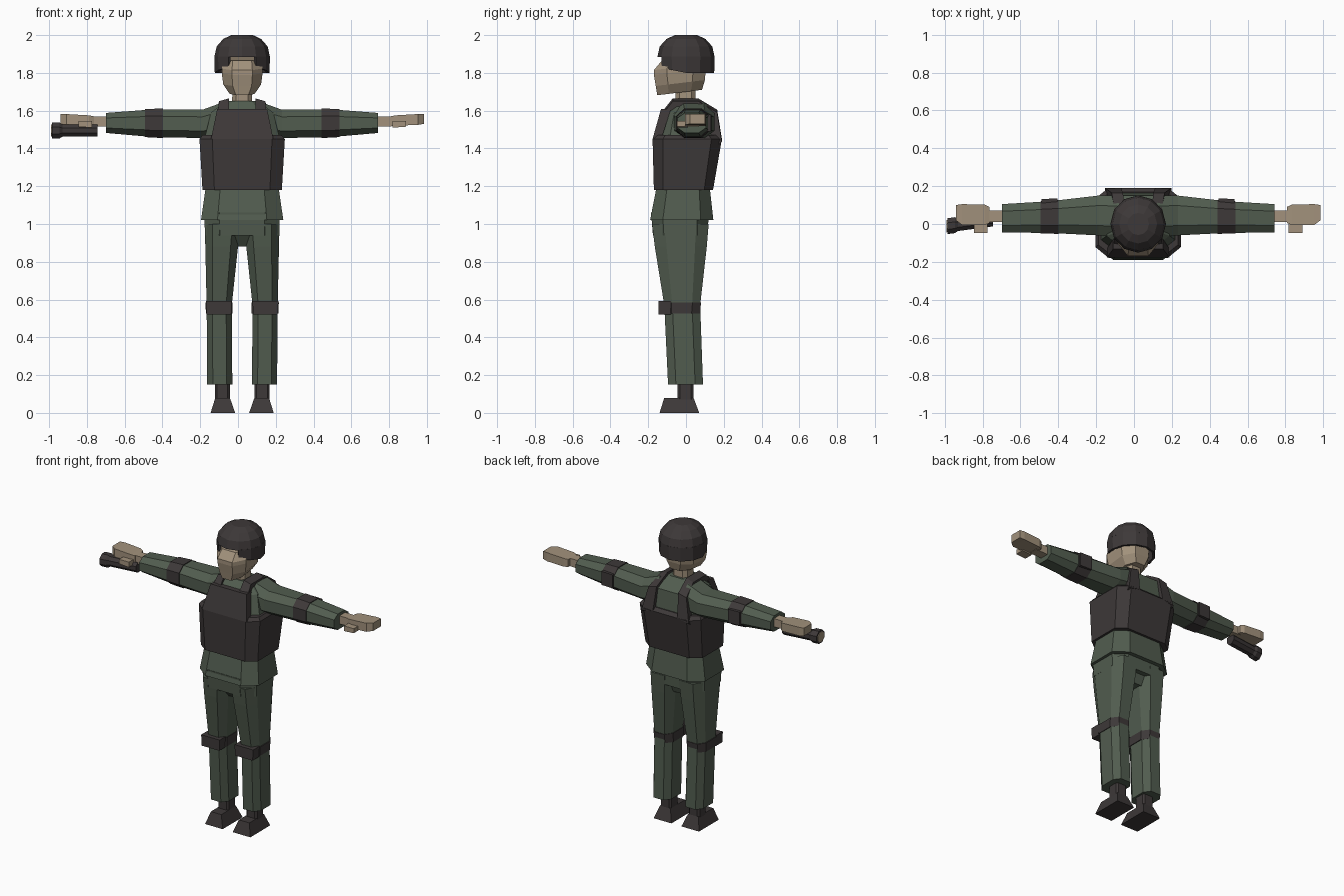
import bpy, bmesh, math

old = bpy.data.objects.get("Cube")
if old:
    bpy.data.objects.remove(old)

BODY_X = 0.022  # the body sits slightly off centre


def material(name, rgb):
    m = bpy.data.materials.new(name)
    m.use_nodes = True
    m.diffuse_color = (*rgb, 1)
    m.node_tree.nodes["Principled BSDF"].inputs["Base Color"].default_value = (*rgb, 1)
    return m


GREEN = material("green_cloth", (0.083, 0.108, 0.078))
DARK = material("dark_gear", (0.047, 0.040, 0.040))
SKIN = material("skin", (0.36, 0.285, 0.2))


def outline(a0, a1, b0, b1, f):
    """Rectangle with corners cut by the fraction f of each half size."""
    a, b, ha, hb = (a0 + a1) / 2, (b0 + b1) / 2, (a1 - a0) / 2, (b1 - b0) / 2
    if f == 0:
        return [(a0, b0), (a1, b0), (a1, b1), (a0, b1)]
    k = 1 - f
    unit = [(k, -1), (1, -k), (1, k), (k, 1), (-k, 1), (-1, k), (-1, -k), (-k, -1)]
    return [(a + ha * u, b + hb * v) for u, v in unit]


def loft(name, rings, mat, caps=True, closed=True, shift=BODY_X):
    """Skin a list of point rings into a flat shaded object."""
    bm = bmesh.new()
    rows = [[bm.verts.new(p) for p in ring] for ring in rings]
    n = len(rows[0])
    for r, s in zip(rows, rows[1:]):
        for i in range(n if closed else n - 1):
            j = (i + 1) % n
            bm.faces.new((r[i], r[j], s[j], s[i]))
    if caps:
        bm.faces.new(rows[0])
        bm.faces.new(rows[-1])
    bmesh.ops.recalc_face_normals(bm, faces=bm.faces)
    mesh = bpy.data.meshes.new(name)
    bm.to_mesh(mesh)
    bm.free()
    mesh.materials.append(mat)
    ob = bpy.data.objects.new(name, mesh)
    ob.location.x = shift
    bpy.context.collection.objects.link(ob)
    return ob


def upright(name, sections, mat, f=0.4, side=1, tilt=0):
    """Sections are (x0, x1, y0, y1, z)."""
    rings = [[(side * x, y, z + tilt * y) for x, y in outline(x0, x1, y0, y1, f)]
             for x0, x1, y0, y1, z in sections]
    return loft(name, rings, mat)


def sideways(name, sections, mat, f=0.5, side=1, shift=BODY_X):
    """Sections are (x, y0, y1, z0, z1)."""
    rings = [[(side * x, y, z) for y, z in outline(y0, y1, z0, z1, f)]
             for x, y0, y1, z0, z1 in sections]
    return loft(name, rings, mat, shift=shift)


def sym(h, y0, y1, z):
    return (-h, h, y0, y1, z)


# Shirt, hem and hips
upright("shirt", [sym(.19, -.14, .12, 1.18), sym(.2, -.15, .165, 1.45),
                  sym(.165, -.115, .15, 1.59), sym(.085, -.06, .065, 1.65)], GREEN)
upright("shirt_hem", [sym(.218, -.19, .145, 1.02), sym(.192, -.155, .125, 1.2)], GREEN)
upright("hips", [sym(.197, -.175, .115, .94), sym(.2, -.185, .12, 1.06)], GREEN)
upright("crotch", [sym(.03, -.1, .06, .88), sym(.05, -.16, .09, .96)], GREEN, f=0)

# Vest
upright("vest_body", [sym(.21, -.17, .143, 1.18), sym(.226, -.177, .19, 1.45),
                      sym(.21, -.16, .17, 1.47)], DARK, f=0.3)
upright("vest_front", [sym(.165, -.177, -.13, 1.45), sym(.132, -.132, -.08, 1.61)], DARK, f=0)

# Helmet: dome with a skirt left open over the face
def circle_point(deg, r, z):
    a = math.radians(deg)
    return (r * math.sin(a), -r * 1.03 * math.cos(a), z)


dome = [[circle_point(d, r, z) for d in range(0, 360, 30)]
        for r, z in [(.147, 1.885), (.135, 1.94), (.1, 1.98), (.057, 2.0)]]
loft("helmet_dome", dome, DARK)
skirt_angles = range(30, 331, 30)
low = {30: 1.83, 330: 1.83, 60: 1.815, 300: 1.815}
skirt = loft("helmet_skirt",
             [[circle_point(d, .145, low.get(d, 1.80)) for d in skirt_angles],
              [circle_point(d, .147, 1.89) for d in skirt_angles]],
             DARK, caps=False, closed=False)
shell = skirt.modifiers.new("thickness", "SOLIDIFY")
shell.thickness = 0.015

# Head and neck
upright("head", [sym(.066, -.152, .085, 1.70), sym(.1, -.16, .1, 1.75),
                 sym(.108, -.17, .105, 1.81), sym(.108, -.17, .105, 1.835),
                 sym(.1, -.128, .1, 1.88)], SKIN, f=0.5, tilt=0.12)
upright("neck", [sym(.055, -.055, .05, 1.6), sym(.05, -.055, .05, 1.74)], SKIN)

for s, label in ((1, "left"), (-1, "right")):
    # Vest strap running over the shoulder
    strap = [(.07, .132, -.13, 1.59), (.07, .122, -.07, 1.665), (.07, .122, .065, 1.665),
             (.08, .14, .165, 1.605), (.09, .175, .19, 1.45)]
    rings = [[(s * a, y, z), (s * b, y, z - .015), (s * b, y * .75, z - .05), (s * a, y * .75, z - .04)]
             for a, b, y, z in strap]
    loft(label + "_vest_strap", rings, DARK)

    # Sleeve, elbow band and pad
    sideways(label + "_sleeve", [(.1, -.07, .15, 1.46, 1.645), (.21, -.06, .15, 1.455, 1.605),
                                 (.47, -.047, .12, 1.46, 1.607), (.72, -.045, .105, 1.482, 1.588)],
             GREEN, side=s)
    sideways(label + "_elbow_band", [(.42, -.052, .127, 1.455, 1.612), (.515, -.05, .12, 1.46, 1.608)],
             DARK, side=s)
    sideways(label + "_elbow_pad", [(.425, .09, .135, 1.49, 1.58), (.51, .09, .132, 1.49, 1.58)],
             DARK, f=0, side=s)

    # Hand
    sideways(label + "_wrist", [(.7, .01, .07, 1.515, 1.57), (.81, .01, .07, 1.518, 1.57)],
             SKIN, f=0, side=s)
    sideways(label + "_palm", [(.785, .005, .09, 1.52, 1.57), (.81, -.005, .102, 1.52, 1.575),
                               (.93, -.005, .105, 1.525, 1.582), (.963, .02, .1, 1.53, 1.582)],
             SKIN, f=0, side=s)
    sideways(label + "_thumb", [(.795, -.048, .01, 1.51, 1.545), (.867, -.048, .01, 1.515, 1.545)],
             SKIN, f=0, side=s)

    # Trouser leg, knee band and pad
    upright(label + "_trouser_leg", [(.052, .185, -.095, .09, .15), (.055, .188, -.115, .075, .57),
                                     (.022, .195, -.165, .11, .88), (.01, .198, -.18, .12, 1.0)],
            GREEN, f=0.45, side=s)
    upright(label + "_knee_band", [(.05, .192, -.12, .073, .525), (.05, .194, -.122, .08, .585)],
            DARK, f=0.45, side=s)
    upright(label + "_knee_pad", [(.058, .188, -.146, -.08, .52), (.055, .192, -.146, -.08, .592)],
            DARK, f=0, side=s)

    # Boot
    upright(label + "_boot_ankle", [(.065, .145, -.045, .04, .07), (.065, .145, -.045, .04, .18)],
            DARK, f=0.3, side=s)
    upright(label + "_boot_foot", [(.037, .167, -.14, .07, 0), (.065, .142, -.115, .04, .08)],
            DARK, f=0, side=s)


# Torch held under the right hand, angled a little in plan
def tube(name, parts, mat):
    sections = []
    for x, r in parts:
        y = .02 + (x + .745) * .13
        sections.append((x, y - r, y + r, 1.495 - r, 1.495 + r))
    sideways(name, sections, mat, f=0.586, shift=0)


tube("torch", [(-.986, .042), (-.945, .042), (-.93, .033), (-.745, .033)], DARK)
tube("torch_lens", [(-.99, .032), (-.985, .032)], SKIN)
